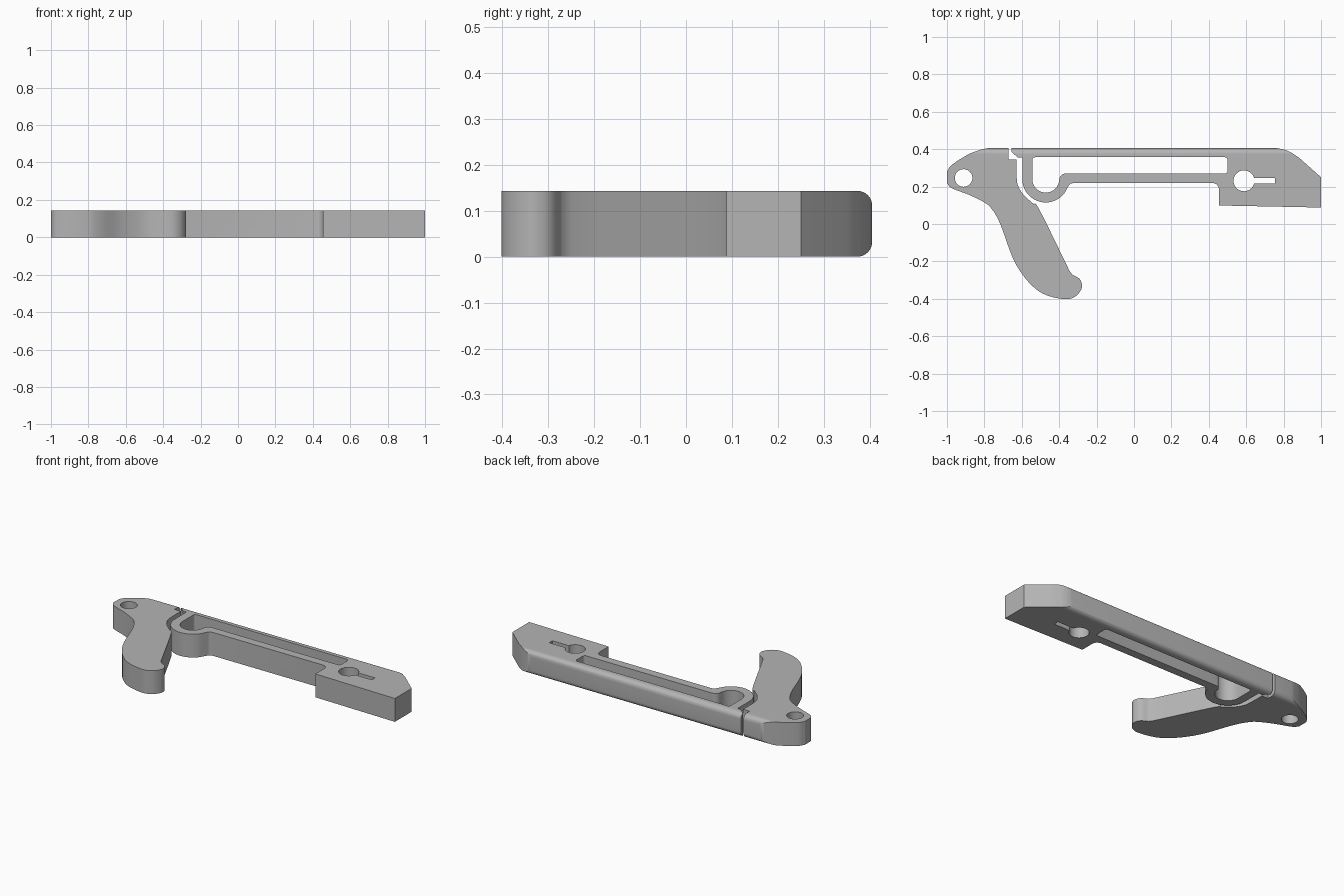
import bpy, bmesh, math
from mathutils import Vector

HEIGHT, BACK, ROUND = 0.143, 0.405, 0.032

cube = bpy.data.objects.get("Cube")
if cube:
    bpy.data.objects.remove(cube, do_unlink=True)

grey = bpy.data.materials.new("plain grey")
grey.use_nodes = True
grey.diffuse_color = (0.46, 0.46, 0.46, 1)
grey.node_tree.nodes["Principled BSDF"].inputs["Base Color"].default_value = (0.46, 0.46, 0.46, 1)


def arc(cx, cy, r, start, end, steps=16):
    """Points along a circular arc, angles in degrees."""
    angles = [math.radians(start + (end - start) * i / steps) for i in range(steps + 1)]
    return [(cx + r * math.cos(a), cy + r * math.sin(a)) for a in angles]


def circle(cx, cy, r):
    return arc(cx, cy, r, 0, 360, 40)[:-1]


def flow(points, steps=5):
    """Smooth curve passing through the given points."""
    p = [Vector(q) for q in points]
    p = [2 * p[0] - p[1]] + p + [2 * p[-1] - p[-2]]
    result = []
    for a, b, c, d in zip(p, p[1:], p[2:], p[3:]):
        for i in range(steps):
            t = i / steps
            v = 0.5 * (2 * b + (c - a) * t + (2 * a - 5 * b + 4 * c - d) * t * t
                       + (3 * b - a - 3 * c + d) * t ** 3)
            result.append(tuple(v))
    return result + [tuple(points[-1])]


def plate(name, loops, half_depth):
    """Flat outline with holes, extruded both ways into a closed mesh."""
    curve = bpy.data.curves.new(name, "CURVE")
    curve.dimensions = "2D"
    curve.fill_mode = "BOTH"
    curve.extrude = half_depth
    for loop in loops:
        spline = curve.splines.new("POLY")
        spline.points.add(len(loop) - 1)
        for point, (x, y) in zip(spline.points, loop):
            point.co = (x, y, 0, 1)
        spline.use_cyclic_u = True
    obj = bpy.data.objects.new(name, curve)
    bpy.context.collection.objects.link(obj)
    bpy.ops.object.select_all(action="DESELECT")
    obj.select_set(True)
    bpy.context.view_layer.objects.active = obj
    bpy.ops.object.convert(target="MESH")
    obj = bpy.context.view_layer.objects.active
    bm = bmesh.new()
    bm.from_mesh(obj.data)
    bmesh.ops.remove_doubles(bm, verts=bm.verts, dist=0.0002)
    bmesh.ops.recalc_face_normals(bm, faces=bm.faces)
    bm.to_mesh(obj.data)
    bm.free()
    obj.data.materials.clear()
    obj.data.materials.append(grey)
    return obj


# Long slab with rounded back edges, used to trim both parts
r = ROUND
section = ([(-0.6, 0), (BACK - r, 0)] + arc(BACK - r, r, r, -90, 0, 10)[1:]
           + arc(BACK - r, HEIGHT - r, r, 0, 90, 10) + [(-0.6, HEIGHT)])
bm = bmesh.new()
face = bm.faces.new([bm.verts.new((-1.2, y, z)) for y, z in section])
extruded = bmesh.ops.extrude_face_region(bm, geom=[face])["geom"]
bmesh.ops.translate(bm, vec=(2.4, 0, 0),
                    verts=[v for v in extruded if isinstance(v, bmesh.types.BMVert)])
bmesh.ops.recalc_face_normals(bm, faces=bm.faces)
slab_mesh = bpy.data.meshes.new("trim_slab")
bm.to_mesh(slab_mesh)
bm.free()
slab_mesh.materials.append(grey)
slab = bpy.data.objects.new("trim_slab", slab_mesh)
bpy.context.collection.objects.link(slab)
slab.hide_render = True


def part(name, loops):
    """Plate trimmed to the slab's height and rounded back."""
    obj = plate(name, loops, 0.3)
    trim = obj.modifiers.new("trim", "BOOLEAN")
    trim.operation = "INTERSECT"
    trim.solver = "EXACT"
    trim.object = slab
    bpy.ops.object.modifier_apply(modifier=trim.name)
    bpy.ops.object.shade_smooth_by_angle(angle=math.radians(30))
    return obj


top = BACK + 0.004

# Curved lever with a pivot hole
lever = [(-0.672, top)]
lever += flow([(-0.76, top), (-0.82, 0.397), (-0.89, 0.37), (-0.975, 0.315), (-1, 0.28)])
lever += flow([(-1, 0.22), (-0.975, 0.192), (-0.88, 0.155), (-0.80, 0.115), (-0.76, 0.08),
               (-0.715, 0.0), (-0.655, -0.165), (-0.61, -0.25), (-0.545, -0.33),
               (-0.47, -0.38), (-0.365, -0.402), (-0.31, -0.385), (-0.28, -0.345),
               (-0.28, -0.315), (-0.295, -0.29), (-0.33, -0.27)])
lever += flow([(-0.345, -0.25), (-0.505, 0.075), (-0.54, 0.11), (-0.59, 0.155),
               (-0.62, 0.205), (-0.628, 0.25)])
lever += [(-0.628, 0.345), (-0.672, 0.345)]
part("lever", [lever, circle(-0.911, 0.246, 0.047)])

# Body with a catch, ring, slim bar and solid end block
body = [(-0.655, top), (-0.655, 0.385), (-0.62, 0.355), (-0.597, 0.355)]
body += arc(-0.472, 0.24, 0.125, 180, 325, 28)
body += flow([(-0.355, 0.195), (-0.343, 0.213), (-0.325, 0.219)])
body += arc(0.42, 0.185, 0.034, 90, 0, 8)
body += [(0.454, 0.099), (1, 0.088), (1, 0.25), (0.885, 0.352)]
body += flow([(0.87, 0.363), (0.82, 0.392), (0.75, top)])

# Long slot that opens into the ring
slot = arc(-0.472, 0.24, 0.072, 180, 350, 28)
slot += arc(-0.365, 0.235, 0.035, 160, 90, 8)
slot += arc(0.485, 0.285, 0.015, -90, 0, 5) + arc(0.485, 0.342, 0.015, 0, 90, 5)
slot += arc(-0.529, 0.342, 0.015, 90, 180, 5)

# Keyhole in the end block
keyhole = arc(0.588, 0.231, 0.056, 16, 344, 36) + [(0.754, 0.216), (0.754, 0.247)]
part("body", [body, slot, keyhole])

bpy.data.objects.remove(slab, do_unlink=True)
